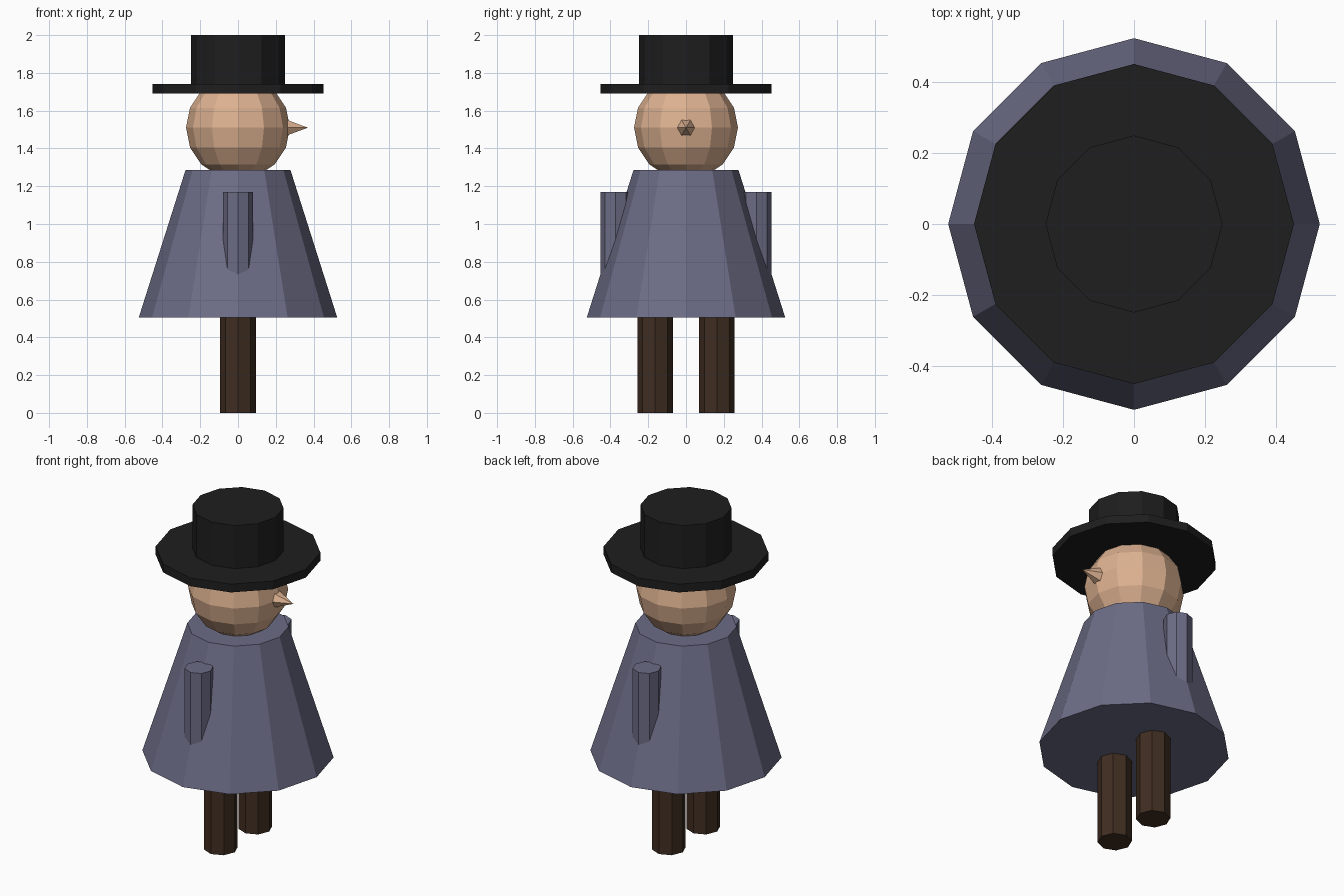
import bpy
import math

if "Cube" in bpy.data.objects:
    bpy.data.objects.remove(bpy.data.objects["Cube"])


def material(name, rgb):
    mat = bpy.data.materials.new(name)
    mat.diffuse_color = (*rgb, 1.0)
    mat.use_nodes = True
    mat.node_tree.nodes["Principled BSDF"].inputs["Base Color"].default_value = mat.diffuse_color
    return mat


BLACK = material("black_felt", (0.013, 0.013, 0.013))
SKIN = material("skin", (0.72, 0.44, 0.28))
CLOTH = material("blue_grey_cloth", (0.15, 0.15, 0.24))
BROWN = material("dark_brown", (0.05, 0.026, 0.015))


def finish(name, mat):
    ob = bpy.context.object
    ob.name = name
    ob.data.name = name
    ob.data.materials.append(mat)
    return ob


def frustum(name, mat, sides, r_low, r_high, z_low, z_high, y=0.0):
    """Upright prism or tapered prism between two heights."""
    bpy.ops.mesh.primitive_cone_add(
        vertices=sides, radius1=r_low, radius2=r_high,
        depth=z_high - z_low, location=(0, y, (z_low + z_high) / 2))
    return finish(name, mat)


# Hat
frustum("hat_crown", BLACK, 12, 0.25, 0.25, 1.73, 2.0)
frustum("hat_brim", BLACK, 12, 0.452, 0.452, 1.69, 1.74)

# Head
bpy.ops.mesh.primitive_uv_sphere_add(
    segments=12, ring_count=8, radius=0.275, location=(0, 0, 1.51))
finish("head", SKIN)

# Pointed nose, facing +x
bpy.ops.mesh.primitive_cone_add(
    vertices=6, radius1=0.06, radius2=0, depth=0.14,
    location=(0.30, 0, 1.51), rotation=(0, math.pi / 2, 0))
finish("nose", SKIN)

# Flared coat
frustum("coat", CLOTH, 12, 0.525, 0.278, 0.506, 1.285)

# Arms and legs on both sides
for side, y in (("left", 1), ("right", -1)):
    frustum(f"{side}_arm", CLOTH, 8, 0.079, 0.079, 0.67, 1.17, 0.374 * y)
    frustum(f"{side}_leg", BROWN, 8, 0.094, 0.094, 0.0, 0.55, 0.164 * y)
